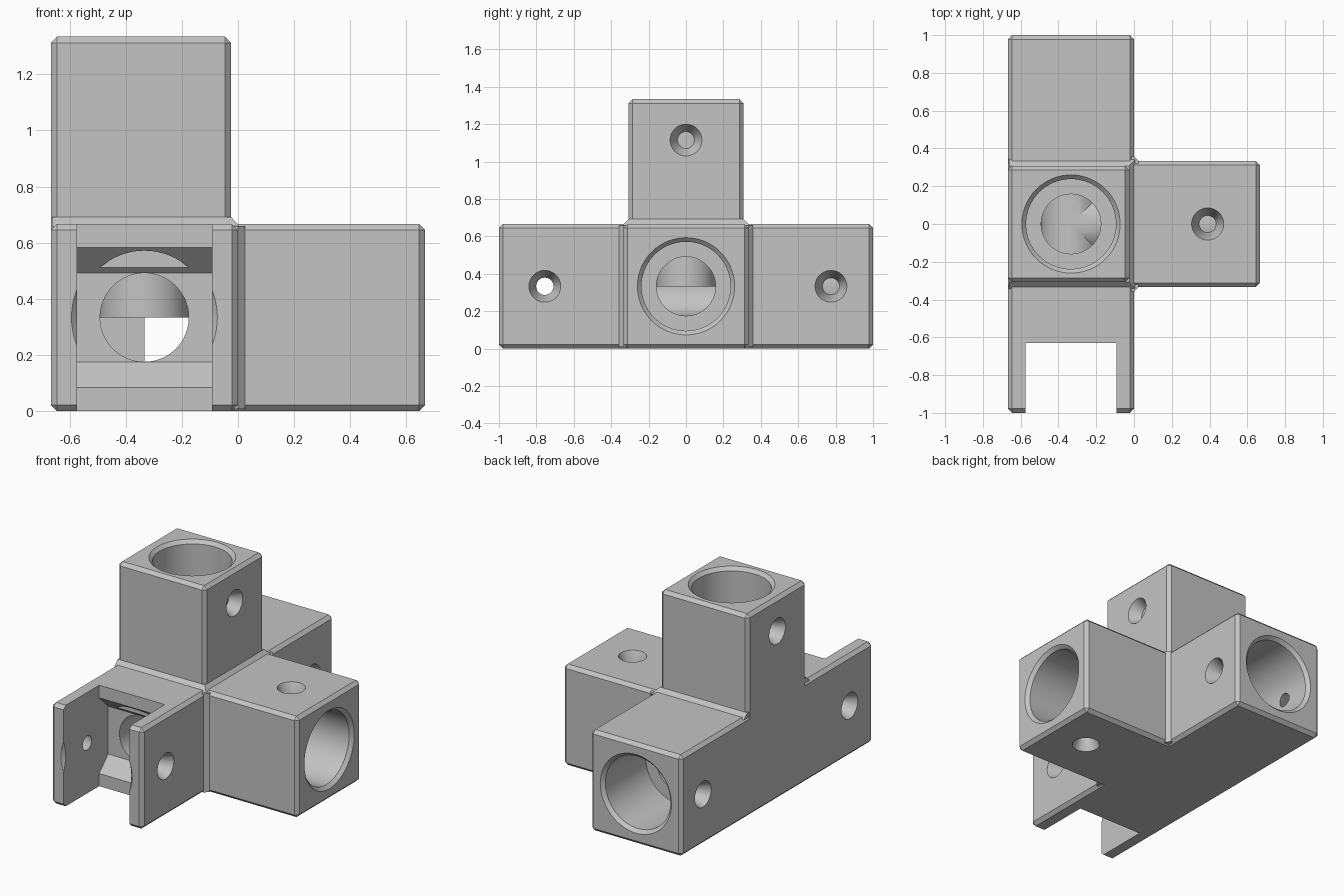
import bpy, bmesh, math
from mathutils import Matrix, Vector

if "Cube" in bpy.data.objects:
    bpy.data.objects.remove(bpy.data.objects["Cube"], do_unlink=True)

S = 0.667          # tube width
C = S / 2          # tube axis offset
CH = 0.022         # chamfer size
BORE, RIM, CORE = 0.238, 0.26, 0.158
DEPTH = 0.445      # socket depth
PIN, SINK = 0.045, 0.085


def finish(bm, name):
    bmesh.ops.recalc_face_normals(bm, faces=bm.faces[:])
    mesh = bpy.data.meshes.new(name)
    bm.to_mesh(mesh)
    bm.free()
    ob = bpy.data.objects.new(name, mesh)
    bpy.context.collection.objects.link(ob)
    return ob


def block(name, lo, hi):
    """Box between two corners with all edges chamfered."""
    lo, hi = Vector(lo), Vector(hi)
    bm = bmesh.new()
    bmesh.ops.create_cube(bm, size=1)
    for v in bm.verts:
        v.co = (lo + hi) / 2 + v.co * (hi - lo)
    bmesh.ops.bevel(bm, geom=bm.edges[:], offset=CH, segments=1,
                    profile=0.5, affect='EDGES')
    return finish(bm, name)


def hull(name, points):
    bm = bmesh.new()
    for p in points:
        bm.verts.new(p)
    bmesh.ops.convex_hull(bm, input=bm.verts[:])
    return finish(bm, name)


def lathe(name, profile, origin, axis, n=64):
    """Solid of revolution from (radius, distance) pairs along an axis."""
    turn = Vector((0, 0, 1)).rotation_difference(Vector(axis)).to_matrix().to_4x4()
    bm = bmesh.new()
    rings = [[bm.verts.new((r * math.cos(2 * math.pi * i / n),
                            r * math.sin(2 * math.pi * i / n), d))
              for i in range(n)] for r, d in profile]
    for a, b in zip(rings, rings[1:]):
        for i in range(n):
            j = (i + 1) % n
            bm.faces.new((a[i], a[j], b[j], b[i]))
    bm.faces.new(rings[0])
    bm.faces.new(rings[-1])
    bm.transform(Matrix.Translation(origin) @ turn)
    return finish(bm, name)


def prism(name, profile, x0, x1):
    """Extrude a (y, z) outline along x."""
    bm = bmesh.new()
    face = bm.faces.new([bm.verts.new((x0, y, z)) for y, z in profile])
    out = bmesh.ops.extrude_face_region(bm, geom=[face])
    for v in out["geom"]:
        if isinstance(v, bmesh.types.BMVert):
            v.co.x = x1
    return finish(bm, name)


def combine(target, tool, operation):
    tool.hide_render = True
    mod = target.modifiers.new("cut", 'BOOLEAN')
    mod.operation, mod.solver, mod.object = operation, 'EXACT', tool
    bpy.context.view_layer.objects.active = target
    bpy.ops.object.modifier_apply(modifier=mod.name)
    bpy.data.objects.remove(tool, do_unlink=True)


# Solid body: long tube, side arm, upright and the chamfered inner corners
body = block("corner_connector", (-S, -1, 0), (0, 1, S))
combine(body, block("side_arm", (-0.4, -C, 0), (S, C, S)), 'UNION')
combine(body, block("upright", (-S, -0.308, 0.3), (-0.025, 0.308, 2 * S)), 'UNION')
flare = [(x, s * y, z) for s in (-1, 1)
         for x, y, z in ((-S + 0.004, C + 0.01, S - 0.01), (0.007, C + 0.01, S - 0.01),
                         (-S + 0.004, 0.308, S + 0.025), (-0.025, 0.308, S + 0.025))]
combine(body, hull("upright_flare", flare), 'UNION')
for s in (-1, 1):
    wedge = [(x, s * y, z) for z in (0.008, S - 0.008)
             for x, y in ((-0.03, C + 0.025), (0, C + 0.025), (0.025, C),
                          (0.025, C - 0.03), (-0.03, C - 0.03))]
    combine(body, hull("inner_corner", wedge), 'UNION')

# Round sockets, each narrowing to a core hole that meets in the middle
centre = Vector((-C, 0, C))
for axis, length in (((1, 0, 0), 1.0), ((0, 1, 0), 1.0),
                     ((0, -1, 0), 1.0), ((0, 0, 1), 1.0)):
    reach = length + (0 if axis[1] else C * 3 - length)
    k = RIM - BORE
    profile = [(CORE, 0), (CORE, reach - DEPTH), (BORE, reach - DEPTH),
               (BORE, reach - k), (RIM + k, reach + k)]
    combine(body, lathe("socket", profile, centre, axis), 'DIFFERENCE')

# Open slot at the front end with sloped inner walls
half = [(-1.1, -0.5), (-0.63, -0.5), (-0.63, -0.25), (-0.535, -0.158)]
outline = half + [(y, -z) for y, z in reversed(half)]
slot = prism("front_slot", [(y, z + C) for y, z in outline], -C - 0.24, -C + 0.24)
combine(body, slot, 'DIFFERENCE')

# Countersunk pin holes running through each socket
pins = [((-C, -0.755, C), (1, 0, 0), C), ((-C, 0.775, C), (1, 0, 0), C),
        ((-C, 0, 1.115), (1, 0, 0), C - 0.025), ((0.39, 0, C), (0, 0, 1), C)]
for origin, axis, top in pins:
    def cone(face):
        g = (SINK - PIN) / (face - 0.237) * 0.01
        return [(SINK + g, face + 0.01), (PIN, 0.237)]
    low = [(r, -d) for r, d in cone(C)]
    combine(body, lathe("pin_hole", low + cone(top)[::-1], origin, axis, 48), 'DIFFERENCE')

# Single grey finish, smooth bores with crisp edges
grey = bpy.data.materials.new("plain_grey")
grey.use_nodes = True
colour = (0.55, 0.55, 0.55, 1)
grey.diffuse_color = colour
grey.node_tree.nodes["Principled BSDF"].inputs["Base Color"].default_value = colour
body.data.materials.clear()
body.data.materials.append(grey)
for p in body.data.polygons:
    p.material_index = 0
bpy.ops.object.select_all(action='DESELECT')
body.select_set(True)
bpy.context.view_layer.objects.active = body
bpy.ops.object.shade_smooth_by_angle(angle=math.radians(25))
